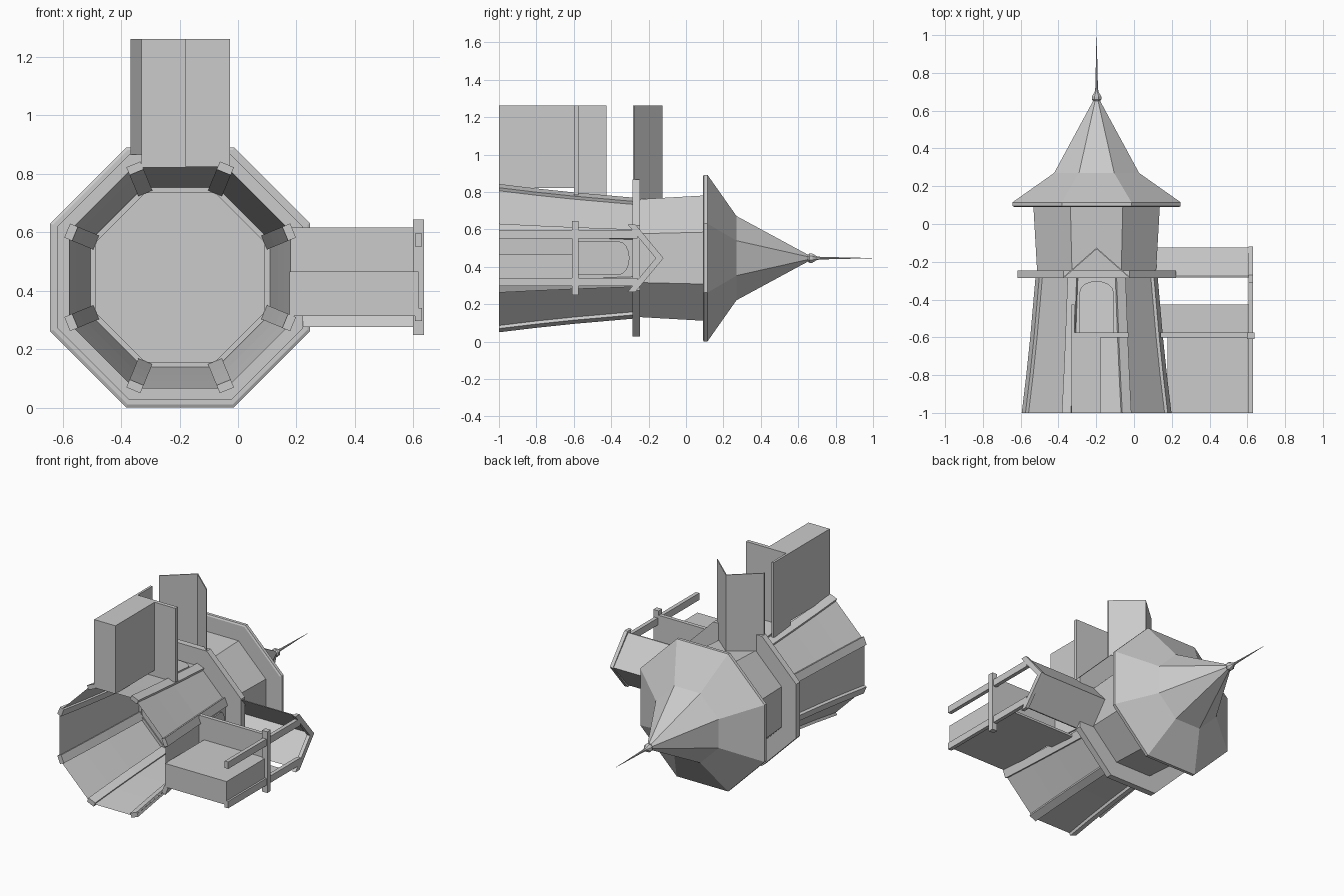
import bpy, bmesh, math

if "Cube" in bpy.data.objects:
    bpy.data.objects.remove(bpy.data.objects["Cube"])

CX, CZ = -0.198, 0.446          # tower axis runs along y
STEP = math.pi / 4

grey = bpy.data.materials.new("plain grey")
grey.use_nodes = True
grey.diffuse_color = (0.6, 0.6, 0.6, 1)
grey.node_tree.nodes["Principled BSDF"].inputs["Base Color"].default_value = (0.6, 0.6, 0.6, 1)


def finish(name, bm):
    bmesh.ops.recalc_face_normals(bm, faces=bm.faces)
    mesh = bpy.data.meshes.new(name)
    bm.to_mesh(mesh)
    bm.free()
    mesh.materials.append(grey)
    obj = bpy.data.objects.new(name, mesh)
    bpy.context.collection.objects.link(obj)
    return obj


def loft(name, rings, caps=True):
    """Skin a list of equal-length point rings."""
    bm = bmesh.new()
    rows = [[bm.verts.new(p) for p in ring] for ring in rings]
    for a, b in zip(rows, rows[1:]):
        for i in range(len(a)):
            j = (i + 1) % len(a)
            bm.faces.new((a[i], a[j], b[j], b[i]))
    if caps:
        bm.faces.new(rows[0])
        bm.faces.new(rows[-1])
    return finish(name, bm)


def octagon(y, apothem):
    r = apothem / math.cos(STEP / 2)
    return [(CX + r * math.cos((k + 0.5) * STEP), y, CZ + r * math.sin((k + 0.5) * STEP))
            for k in range(8)]


def turned(name, profile, caps=True):
    return loft(name, [octagon(y, r) for y, r in profile], caps)


# Tower shaft, open underneath, with a slightly concave taper
shaft = [(-1, 0.38), (-0.8, 0.356), (-0.6, 0.335), (-0.27, 0.306)]
turned("tower_shaft", shaft, caps=False)
turned("inner_ledge", [(-0.292, 0.307), (-0.292, 0.289), (-0.285, 0.289)], caps=False)
turned("balcony", [(-0.285, 0.42), (-0.245, 0.42)])
turned("upper_room", [(-0.25, 0.315), (0.1, 0.335)])
turned("roof", [(0.09, 0.435), (0.095, 0.445), (0.115, 0.445), (0.27, 0.225), (0.66, 0.014)])
turned("finial", [(0.645, 0.014), (0.66, 0.025), (0.675, 0.025), (0.7, 0.01),
                  (0.72, 0.007), (1, 0.0005)])

# Corner beams following the taper
for k in range(8):
    a = (k + 0.5) * STEP
    rings = []
    for y, r in shaft:
        rc = r / math.cos(STEP / 2)
        rings.append([(CX + (rc + d) * math.cos(a) - t * math.sin(a), y,
                       CZ + (rc + d) * math.sin(a) + t * math.cos(a))
                      for d, t in ((-0.022, -0.026), (0.007, -0.026), (0.007, 0.026), (-0.022, 0.026))])
    loft(f"corner_beam_{k + 1}", rings)


# Walkways: coordinates are distance from the axis, sideways offset, and y
def place(side, along, across, y):
    if side == "left":
        return (CX + along, y, CZ + across)
    return (CX + across, y, CZ + along)


def prism(name, side, profile, start, end):
    return loft(f"{side}_{name}", [[place(side, d, c, y) for c, y in profile] for d in (start, end)])


def box(name, side, c0, c1, y0, y1, start, end):
    return prism(name, side, [(c0, y0), (c1, y0), (c1, y1), (c0, y1)], start, end)


def chevron(half, eave, ridge, thick):
    return [(-half, eave), (0, ridge), (half, eave),
            (half, eave - thick), (0, ridge - thick), (-half, eave - thick)]


def wall(y):
    return 0.306 + (-0.27 - y) * 0.088


HALF, LENGTH = 0.17, 0.816
INNER, MIDDLE = -0.132, 0.02
for side in ("left", "upper"):
    box("walkway_base", side, INNER, MIDDLE, -1, -0.6, 0.375, LENGTH)
    box("walkway_floor", side, INNER, HALF, -0.6, -0.575, 0.337, LENGTH)
    box("parapet", side, INNER, INNER + 0.015, -0.58, -0.425, 0.33, LENGTH)
    prism("walkway_roof", side, chevron(HALF, -0.275, -0.125, 0.008), 0.31, LENGTH)

    # Arched doorway laid on the sloping tower wall
    arch = [(-0.09, -0.575), (0.09, -0.575)]
    for i in range(9):
        t = math.pi * i / 8
        arch.append((0.09 * math.cos(t), -0.36 + 0.058 * math.sin(t)))
    loft(side + "_door", [[place(side, wall(y) + d, c, y) for c, y in arch] for d in (0.001, 0.009)])

# Timber frame at the end of the left walkway
for label, s in (("a", -1), ("b", 1)):
    box("post_" + label, "left", s * 0.105, s * 0.15, -1, -0.26, 0.803, 0.828)
box("cross_beam", "left", -0.198, 0.198, -0.61, -0.575, 0.797, 0.835)
prism("gable_rafters", "left", chevron(0.18, -0.27, -0.12, 0.042), 0.805, 0.828)
